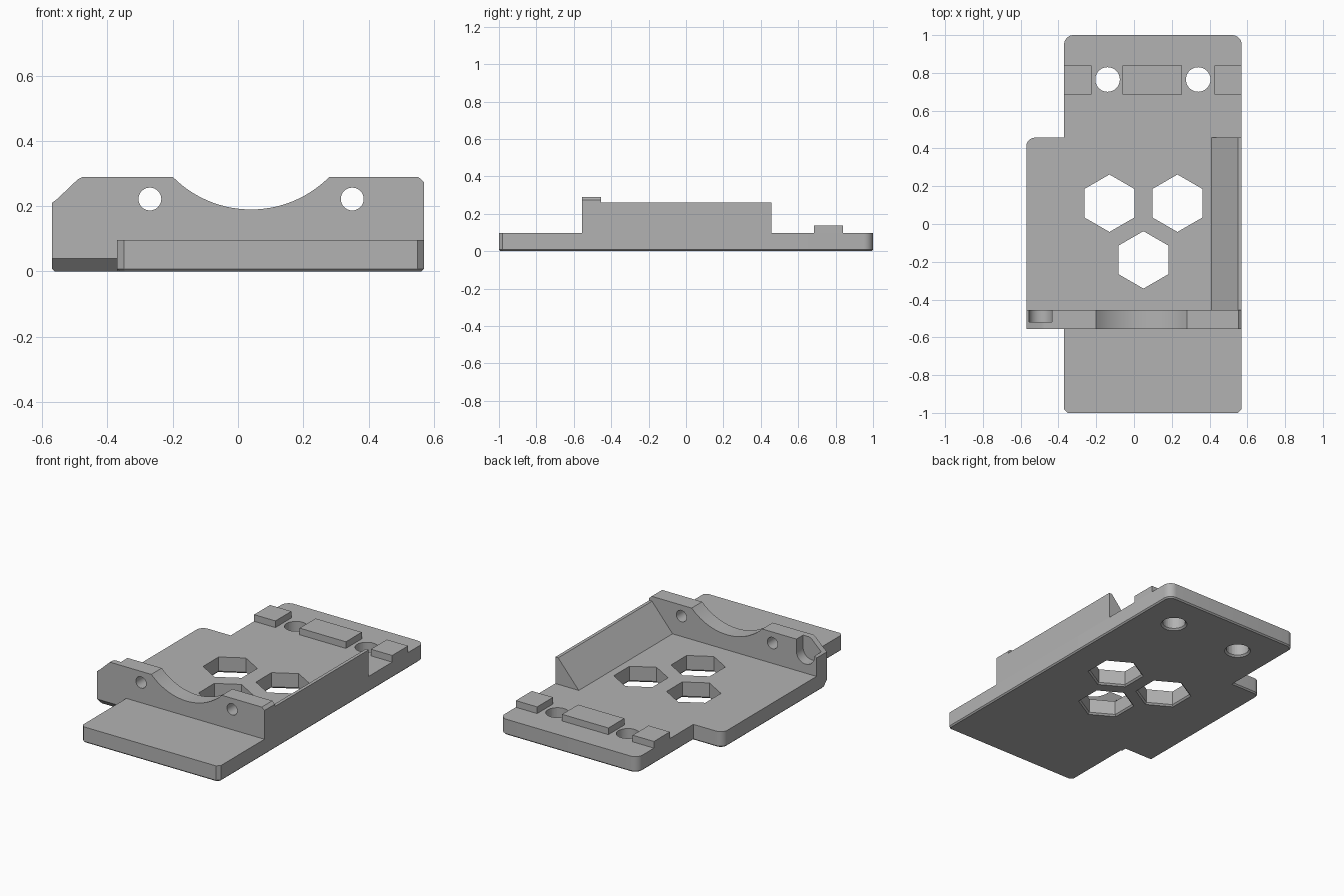
import bpy, bmesh, math
from mathutils import Matrix

if "Cube" in bpy.data.objects:
    bpy.data.objects.remove(bpy.data.objects["Cube"])

grey = bpy.data.materials.new("plain_grey")
grey.diffuse_color = (0.45, 0.45, 0.45, 1)
grey.use_nodes = True
grey.node_tree.nodes["Principled BSDF"].inputs["Base Color"].default_value = grey.diffuse_color


def finish(name, bm):
    bmesh.ops.recalc_face_normals(bm, faces=bm.faces)
    me = bpy.data.meshes.new(name)
    bm.to_mesh(me)
    bm.free()
    me.materials.append(grey)
    ob = bpy.data.objects.new(name, me)
    bpy.context.collection.objects.link(ob)
    return ob


def prism(name, points, axis, lo, hi, chamfer=0):
    """Extrude a 2D outline along the given axis, optionally chamfering the lower rim."""
    place = {"x": lambda a, b, d: (d, a, b),
             "y": lambda a, b, d: (a, d, b),
             "z": lambda a, b, d: (a, b, d)}[axis]
    bm = bmesh.new()
    low = [bm.verts.new(place(a, b, lo)) for a, b in points]
    high = [bm.verts.new(place(a, b, hi)) for a, b in points]
    bottom = bm.faces.new(low)
    bm.faces.new(high)
    n = len(points)
    for i in range(n):
        j = (i + 1) % n
        bm.faces.new((low[i], low[j], high[j], high[i]))
    bmesh.ops.recalc_face_normals(bm, faces=bm.faces)
    if chamfer:
        bmesh.ops.bevel(bm, geom=list(bottom.edges), offset=chamfer, segments=1,
                        affect="EDGES", profile=0.5)
    return finish(name, bm)


def arc(cx, cy, r, start, end, n=8):
    return [(cx + r * math.cos(math.radians(start + (end - start) * i / n)),
             cy + r * math.sin(math.radians(start + (end - start) * i / n)))
            for i in range(n + 1)]


def cone(name, x, y, sides, r_low, r_high, lo, hi):
    turn = 90 if sides == 6 else 0
    bm = bmesh.new()
    rings = []
    for r, z in ((r_low, lo), (r_high, hi)):
        ring = [(x + r * math.cos(math.radians(turn + 360 * i / sides)),
                 y + r * math.sin(math.radians(turn + 360 * i / sides)), z)
                for i in range(sides)]
        rings.append([bm.verts.new(p) for p in ring])
        bm.faces.new(rings[-1])
    for i in range(sides):
        j = (i + 1) % sides
        bm.faces.new((rings[0][i], rings[0][j], rings[1][j], rings[1][i]))
    return finish(name, bm)


def cut(ob, cutter):
    bpy.context.view_layer.objects.active = ob
    mod = ob.modifiers.new("cut", "BOOLEAN")
    mod.operation, mod.solver, mod.object = "DIFFERENCE", "EXACT", cutter
    bpy.ops.object.modifier_apply(modifier=mod.name)
    bpy.data.objects.remove(cutter)


# Base plate with side tab, rounded rear corners and small front chamfers
T = 0.097
L, R, TAB, F, B = -0.37, 0.57, -0.57, -0.557, -0.455
outline = [(L + 0.02, -1), (R - 0.02, -1), (R, -0.98)]
outline += arc(R - 0.05, 0.95, 0.05, 0, 90) + arc(L + 0.05, 0.95, 0.05, 90, 180)
outline += [(L, 0.457)] + arc(TAB + 0.045, 0.412, 0.045, 90, 180)
outline += [(TAB, F), (L, F), (L, -0.98)]
base = prism("base_plate", outline, "z", 0, T, 0.008)

# Hexagonal and round through holes, flared at the underside
holes = [(-0.13, 0.11, 6, 0.152), (0.23, 0.11, 6, 0.152), (0.05, -0.19, 6, 0.152),
         (-0.14, 0.765, 40, 0.065), (0.34, 0.765, 40, 0.065)]
for x, y, sides, r in holes:
    cut(base, cone("hole_cutter", x, y, sides, r, r, -0.1, 0.2))
    cut(base, cone("flare_cutter", x, y, sides, r + 0.02, r - 0.005, -0.01, 0.015))

# Sloped underside at the front of the tab
cut(base, prism("slope_cutter", [(F - 0.05, -0.05), (F + 0.09, -0.05), (F - 0.05, 0.09)],
                "x", -0.7, L))

# Front wall with cradle dip and clipped top corners
half = math.degrees(math.asin(0.24 / 0.338))
profile = [(TAB, T), (TAB, 0.21), (-0.553, 0.223), (-0.49, 0.283), (-0.475, 0.29)]
profile += arc(0.04, 0.528, 0.338, 270 - half, 270 + half, 28)
profile += [(0.552, 0.29), (R, 0.274), (R, T)]
wall = prism("front_wall", profile, "y", F, B)
for x in (-0.27, 0.35):
    cut(wall, prism("bolt_cutter", arc(x, 0.222, 0.035, 0, 348.75, 31), "y", -0.7, -0.3))
# Round-bottomed pocket in the back of the wall, open at the top
pocket = arc(-0.495, 0.215, 0.062, 180, 360, 20) + [(-0.433, 0.4), (-0.557, 0.4)]
cut(wall, prism("pocket_cutter", pocket, "y", -0.52, -0.3))

# Sloped rail along the right edge
rail = prism("side_rail", [(0.41, T), (R, T), (R, 0.26), (0.55, 0.26)], "y", B, 0.457)

# Raised pads between the rear holes
pads = [prism(name, [(a, 0.685), (b, 0.685), (b, 0.84), (a, 0.84)], "z", T, 0.138)
        for name, a, b in (("left_pad", L, -0.225), ("middle_pad", -0.06, 0.255),
                           ("right_pad", 0.425, R))]

# Smooth round surfaces while keeping edges crisp
for ob in bpy.context.collection.objects:
    ob.select_set(True)
bpy.context.view_layer.objects.active = base
bpy.ops.object.shade_smooth_by_angle(angle=math.radians(25))
